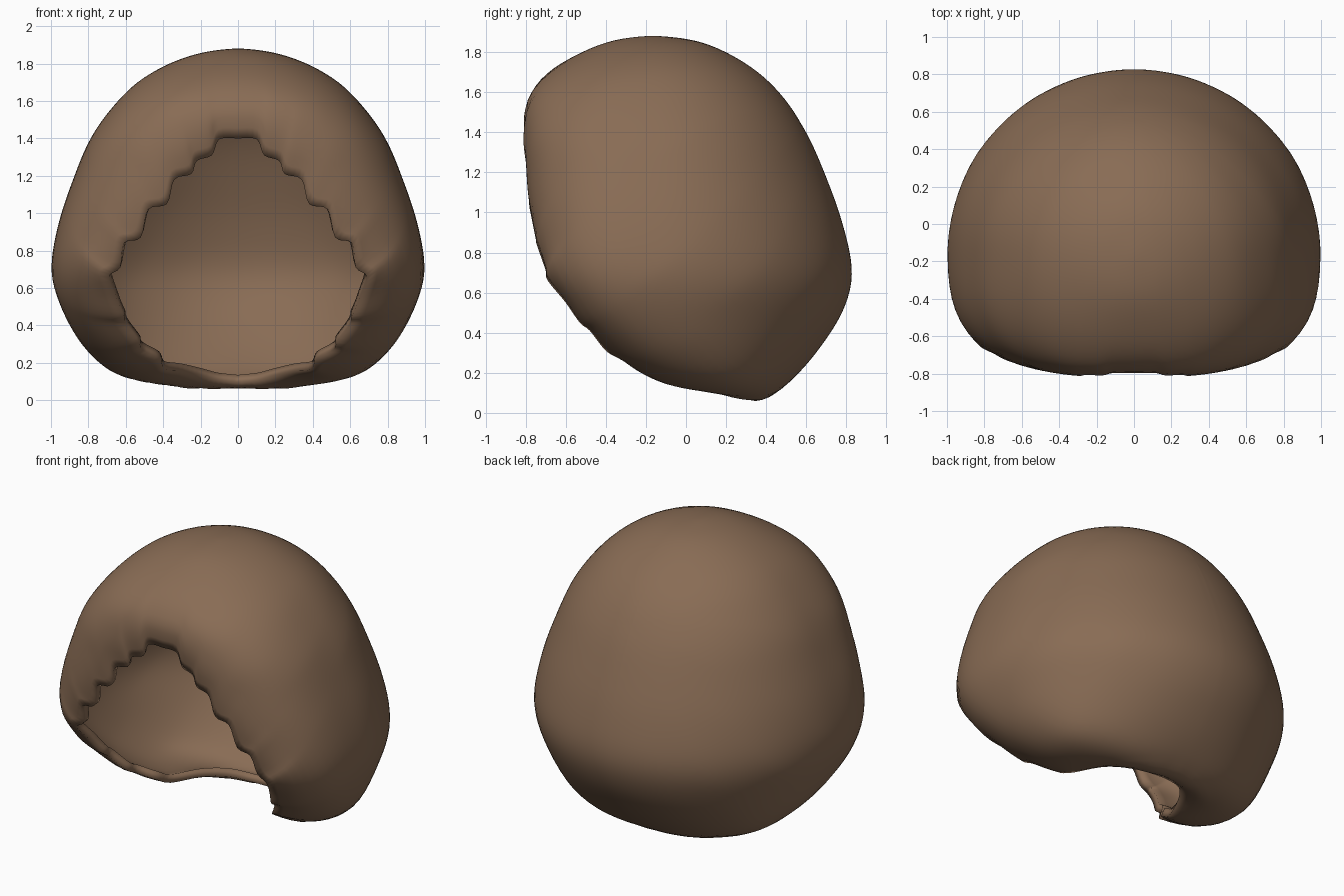
import bpy, bmesh, math
from mathutils import Vector
from mathutils.bvhtree import BVHTree

if "Cube" in bpy.data.objects:
    bpy.data.objects.remove(bpy.data.objects["Cube"])

# Horizontal sections of the full head-shaped form: z, half width, back y, front y
SECTIONS = [
    (1.885, 0.0, -0.17, -0.17), (1.86, 0.19, 0.04, -0.36), (1.8, 0.37, 0.2, -0.52),
    (1.7, 0.54, 0.36, -0.69), (1.57, 0.67, 0.49, -0.81), (1.4, 0.79, 0.6, -0.84),
    (1.2, 0.875, 0.69, -0.845), (0.95, 0.96, 0.78, -0.85), (0.7, 1.0, 0.83, -0.83),
    (0.5, 0.95, 0.78, -0.68), (0.3, 0.84, 0.65, -0.46), (0.15, 0.68, 0.52, -0.24),
    (0.07, 0.42, 0.45, 0.15), (0.005, 0.12, 0.38, 0.3)]

# Stepped hairline, right half, from forehead down to nape
RIM = [
    (0, -0.78, 1.4), (0.1, -0.78, 1.395), (0.14, -0.78, 1.31), (0.22, -0.785, 1.28),
    (0.25, -0.785, 1.21), (0.34, -0.79, 1.18), (0.38, -0.78, 1.05), (0.48, -0.78, 1.02),
    (0.52, -0.75, 0.87), (0.61, -0.745, 0.84), (0.63, -0.7, 0.71), (0.69, -0.69, 0.66),
    (0.65, -0.6, 0.55), (0.61, -0.53, 0.45), (0.6, -0.48, 0.41), (0.53, -0.4, 0.31),
    (0.51, -0.33, 0.27), (0.42, -0.25, 0.22), (0.39, -0.14, 0.165), (0.3, 0.05, 0.155),
    (0.2, 0.18, 0.135), (0.1, 0.25, 0.105), (0, 0.28, 0.09)]


def spline(pts, steps):
    out = []
    for i in range(len(pts) - 1):
        a, b, c, d = (Vector(pts[max(0, min(len(pts) - 1, i + k))]) for k in (-1, 0, 1, 2))
        for s in range(steps):
            t = s / steps
            out.append(0.5 * (2 * b + (c - a) * t + (2 * a - 5 * b + 4 * c - d) * t * t
                              + (3 * b - a - 3 * c + d) * t ** 3))
    out.append(Vector(pts[-1]))
    return out


def head_form():
    """Closed guide surface, used only for ray casting."""
    verts, faces, n = [], [], 96
    rows = spline(SECTIONS, 5)
    for z, w, yb, yf in rows:
        y0 = -0.15 + 0.5 * max(0, 1 - z / 0.5) ** 1.5
        y0 = min(max(y0, yf), yb)
        for k in range(n):
            a = 2 * math.pi * k / n
            c, s = math.cos(a), math.sin(a)
            p = 2 if s > 0 else 2.0 + 0.9 * min(1, max(0, (1.88 - z) / 0.5))
            x = math.copysign(abs(c) ** (2 / p), c)
            y = abs(s) ** (2 / p)
            verts.append((w * x, y0 + y * ((yb - y0) if s > 0 else (yf - y0)), z))
    for r in range(len(rows) - 1):
        for k in range(n):
            k2 = (k + 1) % n
            faces.append((r * n + k, r * n + k2, (r + 1) * n + k2, (r + 1) * n + k))
    faces.append(tuple(range((len(rows) - 1) * n, len(rows) * n)))
    return BVHTree.FromPolygons(verts, faces)


form = head_form()
centre = Vector((0, -0.05, 0.9))
pole = Vector((0, 0.75, 0.66)).normalized()


def on_form(d):
    hit = form.ray_cast(centre, d)[0]
    return (hit - centre).length


# Closed rim loop with mirrored left half
half = spline(RIM, 4)
loop = half + [Vector((-p.x, p.y, p.z)) for p in half[-2:0:-1]]
N, ROWS = len(loop), 44

# Hair shell: rays swept from the back of the head to the rim
bm = bmesh.new()
tip = bm.verts.new(centre + pole * on_form(pole))
rings = []
for r in range(1, ROWS + 1):
    t = r / ROWS
    b = max(0, (t - 0.8) / 0.2)
    b = b ** 2.6
    ring = []
    for p in loop:
        d = p - centre
        direction = pole.slerp(d.normalized(), t)
        radius = on_form(direction)
        end = min(d.length, on_form(d.normalized()))
        drop = on_form(d.normalized()) - end
        ring.append(bm.verts.new(centre + direction * (radius - drop * b)))
    rings.append(ring)
for k in range(N):
    j = (k + 1) % N
    bm.faces.new((tip, rings[0][k], rings[0][j]))
    for a, c in zip(rings, rings[1:]):
        bm.faces.new((a[k], c[k], c[j], a[j]))
inner = [tip] + [v for ring in rings[:-4] for v in ring]
for _ in range(4):
    bmesh.ops.smooth_vert(bm, verts=inner, factor=0.5,
                          use_axis_x=True, use_axis_y=True, use_axis_z=True)
bmesh.ops.recalc_face_normals(bm, faces=bm.faces[:])
bm.normal_update()
if tip.normal.dot(pole) < 0:
    bmesh.ops.reverse_faces(bm, faces=bm.faces[:])
mesh = bpy.data.meshes.new("hair_shell")
bm.to_mesh(mesh)
bm.free()
hair = bpy.data.objects.new("hair_shell", mesh)
bpy.context.collection.objects.link(hair)
for f in mesh.polygons:
    f.use_smooth = True

# Thickness of the hair
solid = hair.modifiers.new("thickness", 'SOLIDIFY')
solid.thickness = 0.05
solid.offset = -1

# Brown colour
brown = bpy.data.materials.new("brown_hair")
brown.diffuse_color = (0.25, 0.15, 0.09, 1)
brown.use_nodes = True
brown.node_tree.nodes["Principled BSDF"].inputs["Base Color"].default_value = brown.diffuse_color
mesh.materials.append(brown)
